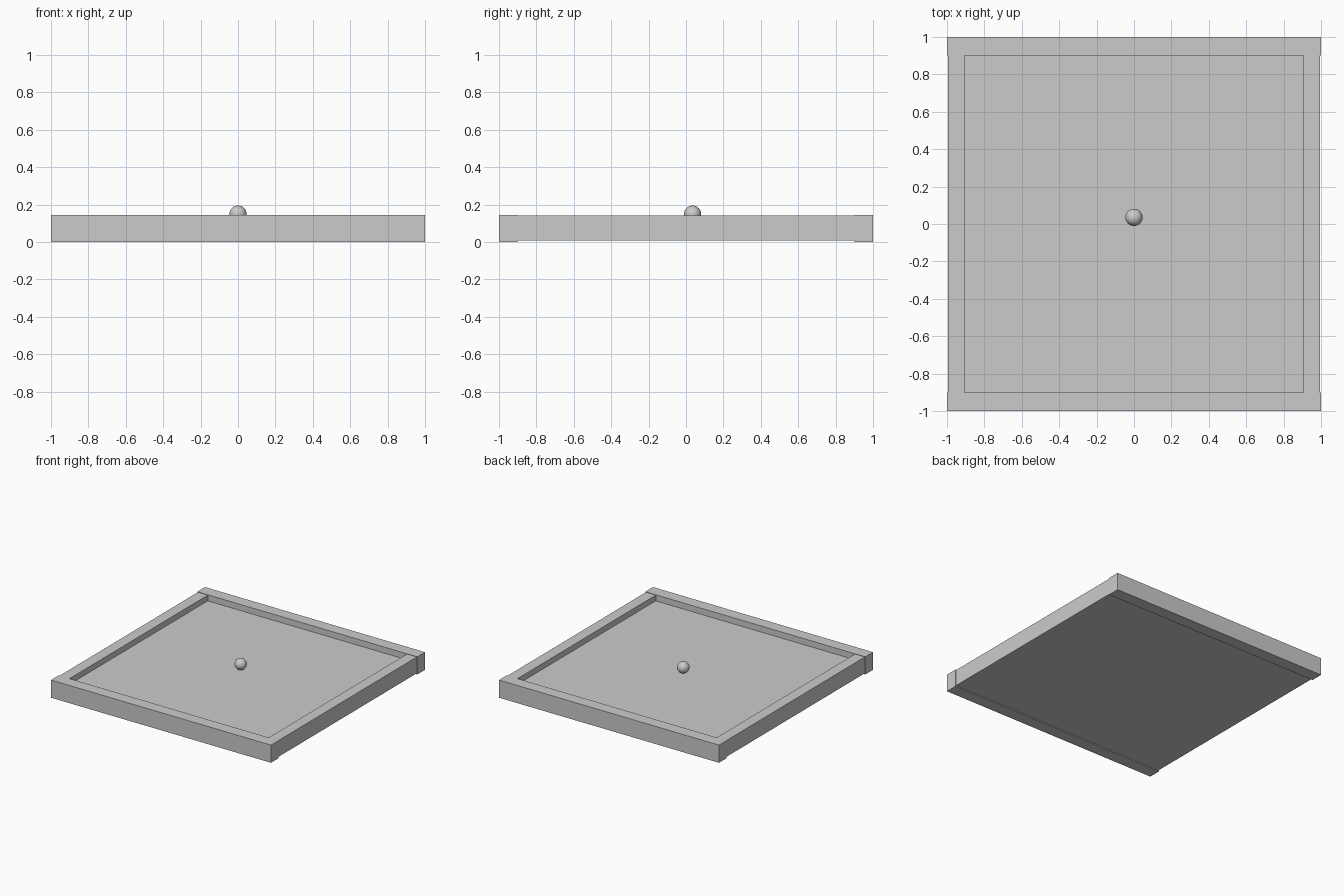
import bpy
from math import radians

if "Cube" in bpy.data.objects:
    bpy.data.objects.remove(bpy.data.objects["Cube"])


def box(name, x0, x1, y0, y1, z0, z1):
    bpy.ops.mesh.primitive_cube_add(size=1)
    o = bpy.context.object
    o.name = name
    for v in o.data.vertices:
        v.co = (x1 if v.co.x > 0 else x0,
                y1 if v.co.y > 0 else y0,
                z1 if v.co.z > 0 else z0)
    return o


# Tray floor
box("tray_floor", -0.905, 0.905, -0.9, 0.9, 0.008, 0.095)

# Full-width front and back rails
box("front_rail", -1, 1, -1, -0.9, 0, 0.145)
box("back_rail", -1, 1, 0.9, 1, 0, 0.145)

# Side rails fitted between them, very slightly inset
box("left_rail", -0.995, -0.905, -0.9, 0.9, 0.008, 0.142)
box("right_rail", 0.905, 0.995, -0.9, 0.9, 0.008, 0.142)

# Ball on the tray
bpy.ops.mesh.primitive_uv_sphere_add(segments=32, ring_count=16, radius=0.046,
                                     location=(0, 0.035, 0.149))
bpy.context.object.name = "ball"
bpy.ops.object.shade_smooth_by_angle(angle=radians(30))
